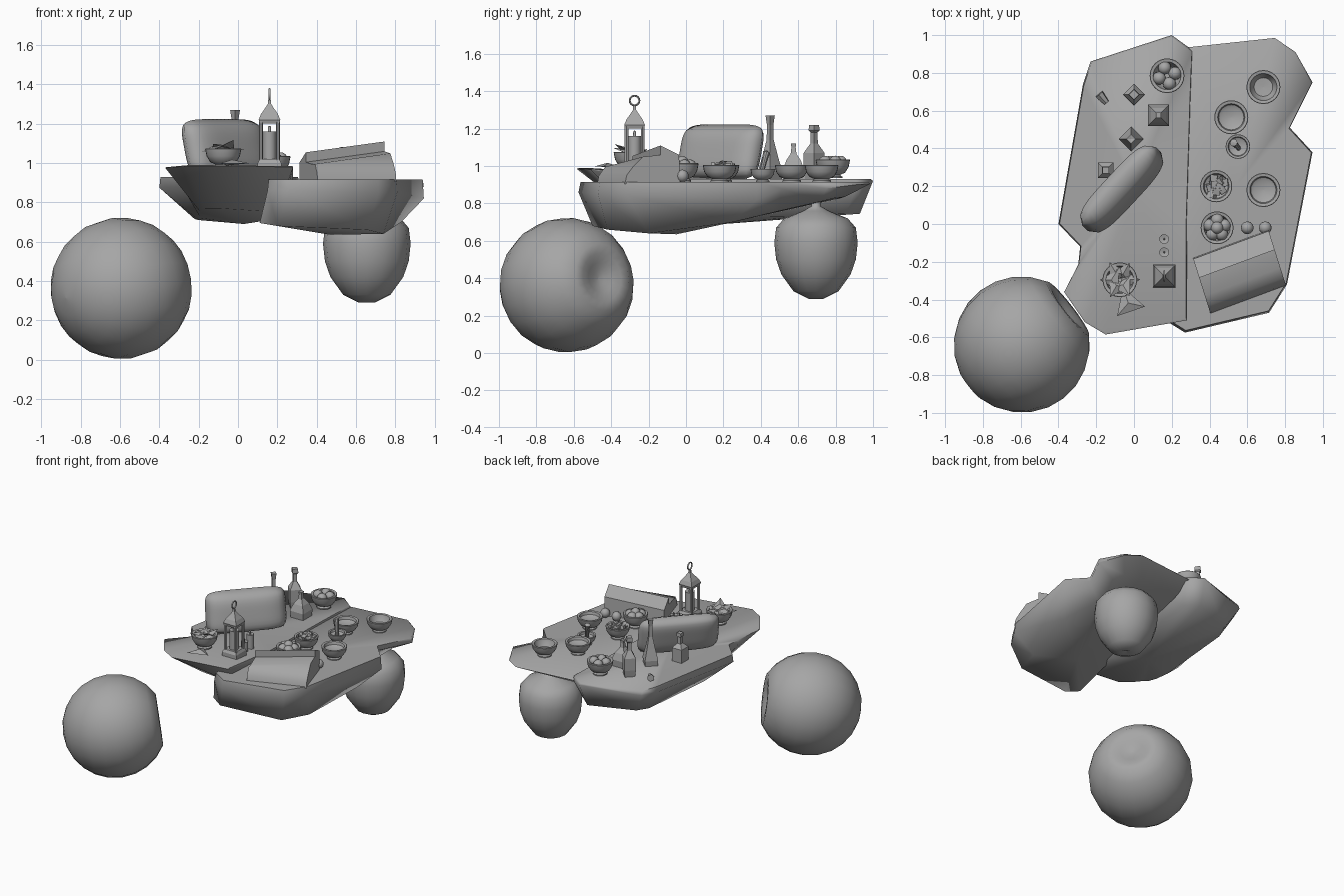
import bpy, bmesh, math, random
from mathutils import Vector, Matrix

if "Cube" in bpy.data.objects:
    bpy.data.objects.remove(bpy.data.objects["Cube"])

random.seed(4)
grey = bpy.data.materials.new("plain grey")
grey.diffuse_color = (0.38, 0.38, 0.38, 1)
grey.use_nodes = True
grey.node_tree.nodes["Principled BSDF"].inputs["Base Color"].default_value = grey.diffuse_color


def finish(name, bm, angle=35):
    bmesh.ops.remove_doubles(bm, verts=bm.verts, dist=1e-5)
    bmesh.ops.recalc_face_normals(bm, faces=bm.faces)
    me = bpy.data.meshes.new(name)
    bm.to_mesh(me)
    bm.free()
    ob = bpy.data.objects.new(name, me)
    bpy.context.collection.objects.link(ob)
    me.materials.append(grey)
    bpy.ops.object.select_all(action='DESELECT')
    ob.select_set(True)
    bpy.context.view_layer.objects.active = ob
    if angle:
        bpy.ops.object.shade_smooth_by_angle(angle=math.radians(angle))
    return ob


def skin(bm, rings):
    rows = [[bm.verts.new(p) for p in r] for r in rings]
    n = len(rows[0])
    for a, b in zip(rows, rows[1:]):
        for i in range(n):
            bm.faces.new((a[i], a[(i + 1) % n], b[(i + 1) % n], b[i]))
    return rows


def lathe(name, prof, loc=(0, 0, 0), n=20, spin=0, axis=(0, 0, 1), angle=35):
    # revolve (radius, height) pairs about an axis through loc
    bm = bmesh.new()
    rings = []
    for r, h in prof:
        r = max(r, 1e-4)
        rings.append([(r * math.cos(spin + 2 * math.pi * i / n),
                       r * math.sin(spin + 2 * math.pi * i / n), h) for i in range(n)])
    rows = skin(bm, rings)
    bm.faces.new(rows[0])
    bm.faces.new(rows[-1])
    rot = Vector((0, 0, 1)).rotation_difference(Vector(axis).normalized()).to_matrix().to_4x4()
    bmesh.ops.transform(bm, matrix=Matrix.Translation(loc) @ rot, verts=bm.verts)
    return finish(name, bm, angle)


def ball(name, loc, r):
    bm = bmesh.new()
    bmesh.ops.create_uvsphere(bm, u_segments=12, v_segments=8, radius=r,
                              matrix=Matrix.Translation(loc))
    return finish(name, bm, 60)


def slab(name, mid, low, top_z, top_c, low_c):
    # top rim, widest rim and lower rim, closed by fans
    bm = bmesh.new()
    cx, cy = top_c
    top = [(cx + (x - cx) * .985, cy + (y - cy) * .985, max(z + .004, top_z)) for x, y, z in mid]
    rows = skin(bm, [top, mid, low])
    for row, c in ((rows[0], (cx, cy, top_z)), (rows[2], low_c)):
        v = bm.verts.new(c)
        for i in range(len(row)):
            bm.faces.new((row[i], row[(i + 1) % len(row)], v))
    return finish(name, bm, 70)


# two floating table slabs
slab("left_table",
     [(-.15, -.585, .985), (.28, -.51, .98), (.28, 0, .9), (.30, .65, .9), (.31, .92, .9),
      (.2, 1.0, .92), (-.23, .86, .9), (-.27, .74, .89), (-.40, 0, .875), (-.285, -.12, .88),
      (-.295, -.215, .9), (-.37, -.36, .975), (-.26, -.52, .985)],
     [(-.1, -.28, .77), (.2, -.28, .75), (.22, 0, .72), (.26, .6, .73), (.27, .85, .745),
      (.18, .93, .745), (-.14, .8, .74), (-.18, .7, .73), (-.22, .1, .715), (-.2, 0, .71),
      (-.19, -.07, .72), (-.19, -.14, .75), (-.17, -.22, .77)],
     .93, (0, .2), (.03, .2, .69))
slab("right_table",
     [(.27, -.575, .86), (.715, -.47, .85), (.81, -.32, .85), (.945, .38, .82), (.825, .51, .88),
      (.945, .75, .88), (.855, .91, .9), (.745, .985, .905), (.28, .935, .905), (.15, -.5, .86)],
     [(.2, -.5, .68), (.66, -.42, .66), (.74, -.2, .64), (.83, .25, .70), (.74, .5, .76),
      (.8, .72, .81), (.76, .8, .83), (.65, .85, .835), (.3, .8, .82), (.11, -.45, .695)],
     .915, (.54, .2), (.47, -.05, .635))

# big round fruit with a dimple, and a smaller one with a crown
R = .361
prof = [(0, -R)]
prof += [(R * math.sin(t), -R * math.cos(t)) for t in [math.pi * k / 12 for k in range(1, 11)]]
prof += [(.13, .31), (.08, .295), (.04, .28), (0, .275)]
lathe("large_fruit", prof, (-.594, -.638, .363), 20, axis=(.74, .58, .13), angle=60)
lathe("small_fruit", [(0, .31), (.04, .29), (.12, .33), (.185, .42), (.213, .5), (.223, .59),
                      (.213, .67), (.17, .72), (.07, .76), (.025, .785), (.02, .83), (0, .83)],
      (.655, .695, 0), 16, angle=60)


# bowls with their contents
def bowl(name, x, y, z, r, h=.09, fill=.4):
    p = [(0, 0), (.55, 0), (.55, .08), (.42, .17), (.72, .3), (.92, .6), (1, .97), (.97, 1),
         (.8, .97), (.74, .75), (.55, fill + .05), (0, fill)]
    lathe(name, [(a * r, b * h) for a, b in p], (x, y, z), 24, angle=45)


def fruit_bowl(name, x, y, z, r, count):
    bowl(name, x, y, z, r, .1)
    for i in range(count):
        a = 2 * math.pi * i / count + .3
        ball(name + "_ball", (x + .47 * r * math.cos(a), y + .47 * r * math.sin(a), z + .085), .035)


fruit_bowl("back_fruit_bowl", .175, .785, .935, .092, 4)
fruit_bowl("front_fruit_bowl", .44, -.02, .915, .087, 5)
ball("top_ball", (.44, -.02, 1.02), .034)
bowl("empty_bowl", .685, .725, .915, .09)
bowl("soup_bowl", .515, .565, .915, .09, fill=.6)
bowl("sauce_bowl", .685, .18, .915, .09, fill=.6)
bowl("dip_bowl", .55, .41, .915, .065, .07, fill=.6)
lathe("dip_stick", [(0, 0), (.012, 0), (.016, .1), (.02, .13), (0, .14)], (.555, .40, .95), 10,
      axis=(-.22, .25, 1))
for x in (.6, .695):
    ball("loose_ball", (x, -.02, .947), .034)


def chip(name, loc, size, flat=.5):
    # a small broken lump
    bm = bmesh.new()
    bmesh.ops.create_cube(bm, size=size)
    for v in bm.verts:
        v.co *= random.uniform(.75, 1.1)
        v.co.z *= flat
    m = Matrix.Rotation(random.uniform(0, 6), 4, 'Z') @ Matrix.Rotation(random.uniform(-.5, .5), 4, 'X')
    bmesh.ops.transform(bm, matrix=Matrix.Translation(loc) @ m, verts=bm.verts)
    return finish(name, bm, 0)


bowl("nugget_bowl", .435, .20, .915, .085, .09, fill=.6)
for i in range(9):
    a, d = i * 2.4, .012 + .005 * i
    chip("nugget", (.435 + d * math.cos(a), .20 + d * math.sin(a), 1.005 - .002 * i), .04, 1)


# bowl of thin triangular crisps, with one on the table
def crisp(loc, size, tilt, turn):
    bm = bmesh.new()
    pts = [(size * math.cos(2.094 * i), size * math.sin(2.094 * i), 0) for i in range(3)]
    vs = [bm.verts.new(p) for p in pts]
    up, dn = bm.verts.new((0, 0, size * .25)), bm.verts.new((0, 0, size * .1))
    for i in range(3):
        bm.faces.new((vs[i], vs[(i + 1) % 3], up))
        bm.faces.new((vs[(i + 1) % 3], vs[i], dn))
    m = Matrix.Rotation(turn, 4, 'Z') @ Matrix.Rotation(tilt, 4, 'Y')
    bmesh.ops.transform(bm, matrix=Matrix.Translation(loc) @ m, verts=bm.verts)
    finish("crisp", bm, 0)


bowl("crisp_bowl", -.075, -.295, .975, .092, .1, fill=.6)
for i in range(6):
    a = i * 1.05
    crisp((-.075 + .04 * math.cos(a), -.295 + .04 * math.sin(a), 1.06 + .005 * i), .068,
          random.uniform(-.5, .3), a)
crisp((-.03, -.42, .995), .09, .08, 1.9)

# bottles: four-sided lathes
lathe("tall_bottle", [(0, 0), (.05, 0), (.058, .05), (.056, .14), (.02, .19), (.018, .25),
                      (.03, .26), (.026, .29), (0, .29)], (0, .685, .93), 4, 0, angle=0)
lathe("squat_flask", [(0, 0), (.075, 0), (.08, .05), (.055, .1), (.022, .135), (.016, .17),
                      (.02, .19), (0, .19)], (.13, .575, .93), 4, math.pi / 4, angle=0)
lathe("long_vase", [(0, 0), (.062, 0), (.066, .04), (.042, .12), (.019, .21), (.017, .29),
                    (.025, .34), (0, .335)], (-.015, .45, .93), 4, 0, angle=0)
lathe("small_bottle", [(0, 0), (.058, 0), (.058, .1), (.02, .13), (.018, .18), (.026, .185),
                       (.024, .21), (0, .21)], (-.15, .285, .93), 4, math.pi / 4, angle=0)
lathe("cork", [(0, -.03), (.016, -.03), (.026, .03), (0, .03)], (-.165, .665, .953), 6,
      axis=(-.6, .7, .1), angle=0)

# upright pillow with rounded corners, leaning back
bm = bmesh.new()
N, M = 18, 12
along, across = Vector((.68, .733, 0)), Vector((-.733, .68, 0))
for side in (-1, 1):
    grid = []
    for i in range(N + 1):
        row = []
        for j in range(M + 1):
            u, w = 2 * i / N - 1, 2 * j / M - 1
            t = .08 * ((1 - u ** 4) * (1 - w ** 4)) ** .5
            p = along * (u * .285 * (1 - .09 * w ** 6))
            p += across * (side * t + .035 * w)
            p.z = w * .148 * (1 - .12 * u ** 6)
            row.append(bm.verts.new(p + Vector((-.065, .185, 1.075))))
        grid.append(row)
    for i in range(N):
        for j in range(M):
            bm.faces.new((grid[i][j], grid[i + 1][j], grid[i + 1][j + 1], grid[i][j + 1]))
finish("pillow", bm, 80)

# ridged chest, skewed on the right table
bm = bmesh.new()
sec = [(0, .905), (.01, .95), (.045, .995), (.1, 1.02), (.2, 1.03), (.2, 1.08), (.305, 1.03),
       (.31, .905)]
u, v = Vector((.93, .345, 0)), Vector((-.3, .95, 0))
rings = []
for s in (0, .43):
    rings.append([Vector((.405, -.475, 0)) + u * s + v * d +
                  Vector((0, 0, z + (.055 * (s - .2) / .43 if z > 1 else 0))) for d, z in sec])
rows = skin(bm, rings)
for r in rows:
    bm.faces.new(r)
finish("chest", bm, 45)

# lantern: base, posts, roof, hanging ring, candle
lx, ly, q = .16, -.275, math.pi / 4
lathe("lantern_base", [(0, .94), (.085, .94), (.085, 1.0), (.07, 1.02), (0, 1.02)],
      (lx, ly, 0), 4, q, angle=0)
for sx in (-1, 1):
    for sy in (-1, 1):
        lathe("lantern_post", [(0, 1.0), (.011, 1.0), (.011, 1.22), (0, 1.22)],
              (lx + sx * .043, ly + sy * .043, 0), 6)
lathe("lantern_roof", [(0, 1.2), (.07, 1.2), (.078, 1.22), (.06, 1.25), (.035, 1.275),
                       (.012, 1.3), (.01, 1.32), (0, 1.325)], (lx, ly, 0), 4, q, angle=0)
lathe("lantern_candle", [(0, 1.01), (.034, 1.01), (.034, 1.16), (.008, 1.155), (.007, 1.185),
                         (0, 1.19)], (lx, ly, 0), 14)
bpy.ops.mesh.primitive_torus_add(location=(lx, ly, 1.35), rotation=(0, math.pi / 2, 0),
                                 major_radius=.026, minor_radius=.005,
                                 major_segments=16, minor_segments=6)
ring = bpy.context.object
ring.name = "lantern_ring"
ring.data.materials.append(grey)
bpy.ops.object.shade_smooth_by_angle(angle=math.radians(60))

# two loose candles
for y, h in ((-.08, .12), (-.15, .09)):
    lathe("candle", [(0, 0), (.026, 0), (.026, h), (.005, h - .005), (.004, h + .018), (0, h + .02)],
          (.16, y, .935), 14)
